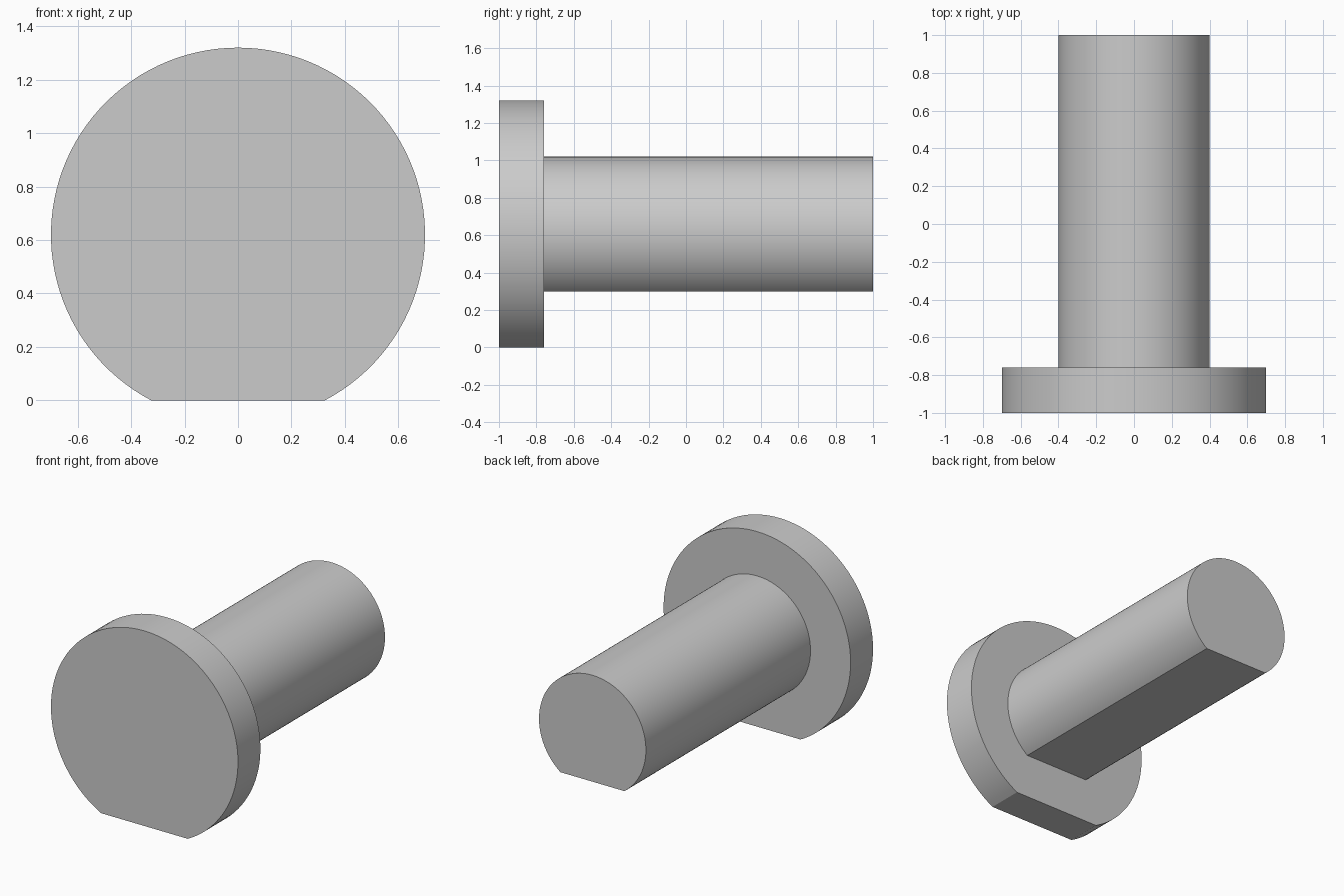
import bpy
import bmesh
import math

cube = bpy.data.objects.get("Cube")
if cube:
    bpy.data.objects.remove(cube, do_unlink=True)

AXIS_Z = 0.62  # shared centre height of both parts

grey = bpy.data.materials.new("plain grey")
grey.use_nodes = True
colour = (0.6, 0.6, 0.6, 1)
grey.diffuse_color = colour
grey.node_tree.nodes["Principled BSDF"].inputs["Base Color"].default_value = colour


def flatted_cylinder(name, radius, flat_z, y_front, y_back, steps=96):
    """Cylinder along y whose underside is cut flat at flat_z."""
    start = -math.asin((AXIS_Z - flat_z) / radius)
    sweep = math.pi - 2 * start
    bm = bmesh.new()
    ring = []
    for i in range(steps + 1):
        a = start + sweep * i / steps
        ring.append(bm.verts.new((radius * math.cos(a), y_front,
                                  AXIS_Z + radius * math.sin(a))))
    face = bm.faces.new(ring)
    grown = bmesh.ops.extrude_face_region(bm, geom=[face], use_keep_orig=True)
    verts = [g for g in grown["geom"] if isinstance(g, bmesh.types.BMVert)]
    bmesh.ops.translate(bm, verts=verts, vec=(0, y_back - y_front, 0))
    bmesh.ops.recalc_face_normals(bm, faces=bm.faces)
    mesh = bpy.data.meshes.new(name)
    bm.to_mesh(mesh)
    bm.free()
    mesh.materials.append(grey)
    obj = bpy.data.objects.new(name, mesh)
    bpy.context.collection.objects.link(obj)
    # smooth round wall, crisp rims and flat
    bpy.ops.object.select_all(action="DESELECT")
    obj.select_set(True)
    bpy.context.view_layer.objects.active = obj
    bpy.ops.object.shade_smooth_by_angle(angle=math.radians(25))
    return obj


# Wide disc at the front
flatted_cylinder("head", 0.70, 0.0, -1.0, -0.76)
# Long pin behind it
flatted_cylinder("shaft", 0.40, 0.30, -0.76, 1.0)
